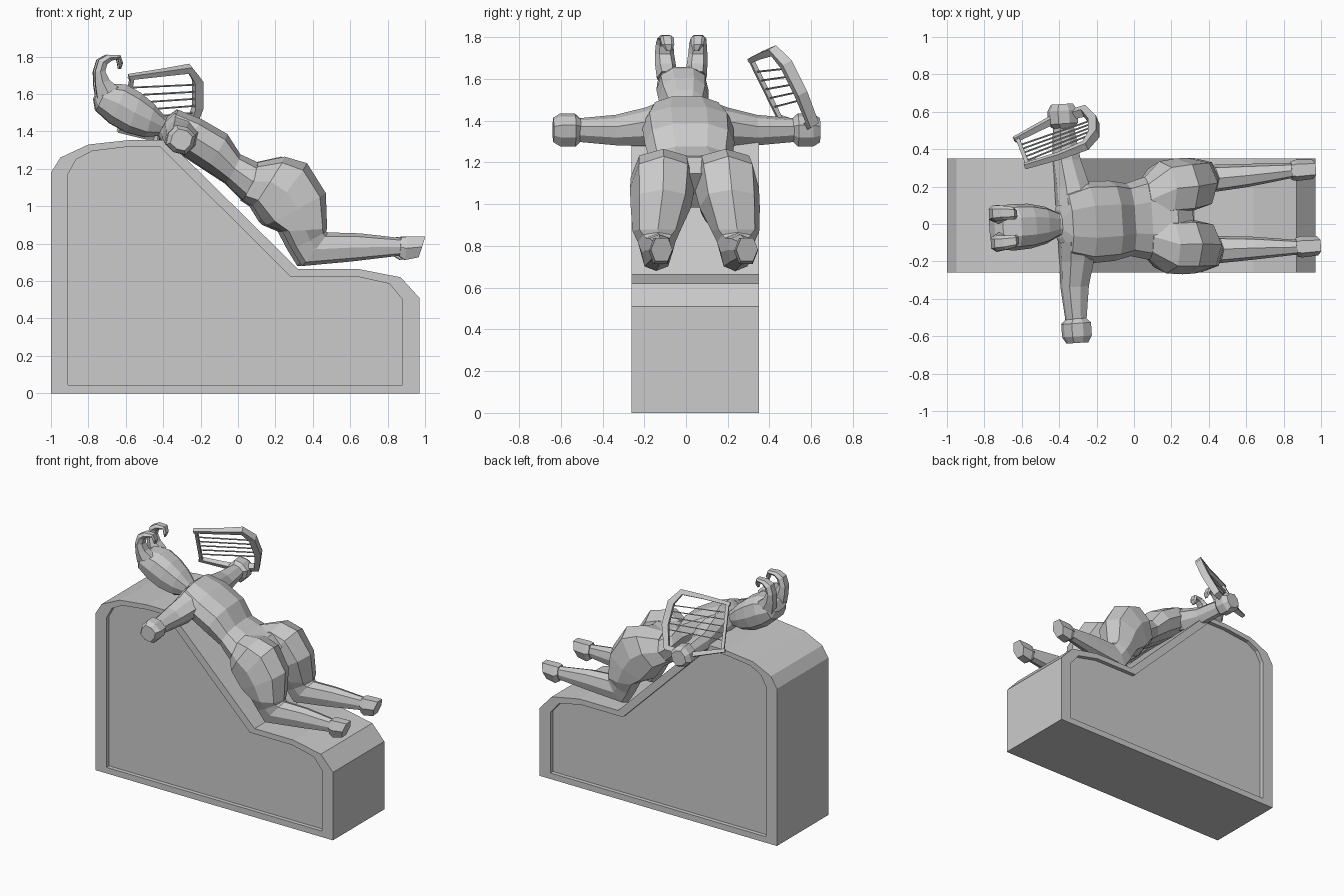
import bpy, bmesh, math
from mathutils import Vector, Matrix

if "Cube" in bpy.data.objects:
    bpy.data.objects.remove(bpy.data.objects["Cube"])

stone = bpy.data.materials.new("grey_stone")
stone.diffuse_color = (0.6, 0.6, 0.6, 1)
stone.use_nodes = True
stone.node_tree.nodes["Principled BSDF"].inputs["Base Color"].default_value = stone.diffuse_color

# the figure lies slightly turned on the plinth
BODY = Matrix.Translation((0, 0.025, 0)) @ Matrix.Rotation(0.065, 4, 'Z')


def loft(name, rings, matrix=Matrix()):
    """Skin a list of equal-length point rings and cap both ends."""
    bm = bmesh.new()
    vs = [[bm.verts.new(matrix @ Vector(p)) for p in r] for r in rings]
    n = len(vs[0])
    for a, b in zip(vs, vs[1:]):
        for i in range(n):
            j = (i + 1) % n
            bm.faces.new((a[i], a[j], b[j], b[i]))
    bm.faces.new(vs[0])
    bm.faces.new(vs[-1][::-1])
    bmesh.ops.recalc_face_normals(bm, faces=bm.faces)
    me = bpy.data.meshes.new(name)
    bm.to_mesh(me)
    bm.free()
    me.materials.append(stone)
    ob = bpy.data.objects.new(name, me)
    bpy.context.collection.objects.link(ob)
    return ob


def oval(c, u, v, n=8, power=0.8):
    """Slightly boxy oval ring around c with half axes u and v."""
    def s(t):
        return math.copysign(abs(t) ** power, t) if abs(t) > 1e-6 else 0
    angles = [2 * math.pi * i / n for i in range(n)]
    return [c + u * s(math.cos(a)) + v * s(math.sin(a)) for a in angles]


def limb(name, spec, side=1, n=8):
    """Rings given by upper x,z, lower x,z, centre y and half width."""
    rings = []
    for xt, zt, xb, zb, y, w in spec:
        t, b = Vector((xt, side * y, zt)), Vector((xb, side * y, zb))
        rings.append(oval((t + b) / 2, Vector((0, w, 0)), (t - b) / 2, n))
    return loft(name, rings, BODY)


def tube(name, pts, radii, normal, n=4, wide=1):
    """Sweep a small section along a path lying across the given normal."""
    pts = [Vector(p) for p in pts]
    rings = []
    for i, p in enumerate(pts):
        d = (pts[min(i + 1, len(pts) - 1)] - pts[max(i - 1, 0)]).normalized()
        side = d.cross(normal).normalized()
        up = side.cross(d)
        r = radii[i] if isinstance(radii, (list, tuple)) else radii
        rings.append([p + side * r * math.cos(a) + up * r * wide * math.sin(a)
                      for a in [2 * math.pi * (k + .5) / n for k in range(n)]])
    return loft(name, rings)


# plinth with a recessed panel on each side
outer = [(-1, 0), (.97, 0), (.97, .51), (.87, .62), (.64, .665), (.32, .665),
         (-.38, 1.355), (-.57, 1.355), (-.8, 1.33), (-.95, 1.26), (-1, 1.18)]
inner = [(-.91, .045), (.88, .045), (.88, .5), (.81, .585), (.63, .625), (.28, .625),
         (-.42, 1.32), (-.57, 1.32), (-.78, 1.295), (-.865, 1.25), (-.91, 1.17)]
y0, y1, depth = -.26, .35, .03
steps = [(inner, y0 + depth), (inner, y0), (outer, y0),
         (outer, y1), (inner, y1), (inner, y1 - depth)]
loft("plinth", [[(x, y, z) for x, z in prof] for prof, y in steps])

# torso
limb("torso", [(-.38, 1.48, -.43, 1.38, 0, .08), (-.325, 1.52, -.41, 1.34, 0, .18),
               (-.2, 1.47, -.33, 1.29, 0, .22), (-.06, 1.39, -.18, 1.19, 0, .215),
               (.01, 1.28, -.07, 1.12, 0, .195), (.1, 1.24, .02, 1.03, 0, .22),
               (.24, 1.23, .1, 1.0, 0, .22), (.32, 1.15, .18, .98, 0, .15)], n=10)

# head and neck
limb("head", [(-.745, 1.63, -.775, 1.57, 0, .085), (-.7, 1.66, -.765, 1.51, 0, .115),
              (-.6, 1.655, -.69, 1.44, 0, .125), (-.52, 1.61, -.6, 1.39, 0, .12),
              (-.45, 1.55, -.5, 1.365, 0, .1), (-.39, 1.48, -.43, 1.375, 0, .065),
              (-.33, 1.46, -.36, 1.37, 0, .065)], n=10)

for side, tag in ((-1, "right"), (1, "left")):
    # curled horn
    limb("horn_" + tag, [(-.64, 1.64, -.765, 1.57, .07, .05), (-.69, 1.675, -.775, 1.65, .075, .05),
                         (-.715, 1.72, -.775, 1.72, .08, .046), (-.705, 1.755, -.755, 1.785, .08, .042),
                         (-.685, 1.775, -.705, 1.812, .08, .038), (-.65, 1.785, -.635, 1.81, .075, .033),
                         (-.645, 1.765, -.62, 1.765, .07, .03), (-.64, 1.735, -.63, 1.735, .065, .015)],
         side, 6)
    # hip, bent knee and shin
    limb("leg_" + tag, [(.1, 1.235, .02, 1.03, .1, .11), (.24, 1.265, .07, 1.0, .15, .15),
                        (.36, 1.23, .12, .92, .155, .155), (.46, 1.07, .14, .9, .165, .145),
                        (.465, .88, .225, .865, .19, .115), (.46, .865, .275, .77, .19, .09),
                        (.47, .86, .33, .68, .19, .075), (.64, .855, .6, .705, .195, .062),
                        (.86, .83, .85, .735, .205, .04)], side)
    # foot
    limb("foot_" + tag, [(.86, .84, .85, .725, .205, .05), (.89, .845, .88, .705, .205, .057),
                         (.99, .845, .95, .72, .205, .052)], side, 6)
    # outstretched arm: y, half width, half height
    def arm(name, spec, tilt):
        u = Vector((math.cos(tilt), 0, -math.sin(tilt)))
        v = Vector((math.sin(tilt), 0, math.cos(tilt)))
        loft(name, [oval(Vector((x, side * y, z)), u * a, v * b, 8, .7)
                    for x, y, z, a, b in spec], BODY)
    arm("arm_" + tag, [(-.31, .1, 1.4, .1, .09), (-.32, .2, 1.37, .09, .085),
                       (-.34, .34, 1.355, .075, .065), (-.345, .54, 1.355, .05, .052)], .5)
    arm("fist_" + tag, [(-.345, .51, 1.355, .05, .055), (-.345, .535, 1.355, .075, .075),
                        (-.345, .605, 1.355, .075, .075), (-.345, .64, 1.355, .055, .055)], .5)

# lyre frame, crossbar and strings
tip_a, tip_b = Vector((-.585, .31, 1.69)), Vector((-.64, .45, 1.41))
bow = [tip_a, (-.4, .365, 1.715), (-.26, .42, 1.735), (-.215, .48, 1.67),
       (-.215, .55, 1.53), (-.265, .605, 1.39), (-.43, .56, 1.365), tip_b]
normal = (Vector(bow[3]) - tip_a).cross(tip_b - tip_a).normalized()
tube("lyre_frame", bow, [.017, .021, .027, .032, .032, .03, .024, .017], normal, wide=1.15)
tube("lyre_crossbar", [tip_a + Vector((.02, 0, .005)), tip_b + Vector((.02, 0, 0))], .015, normal)
for i in range(5):
    t = .2 + .15 * i
    a = tip_a.lerp(tip_b, t) + Vector((.02, 0, 0))
    b = Vector((-.215, .46, 1.7)).lerp(Vector((-.225, .58, 1.45)), t)
    tube("lyre_string_%d" % (i + 1), [a, b], .005, normal)
